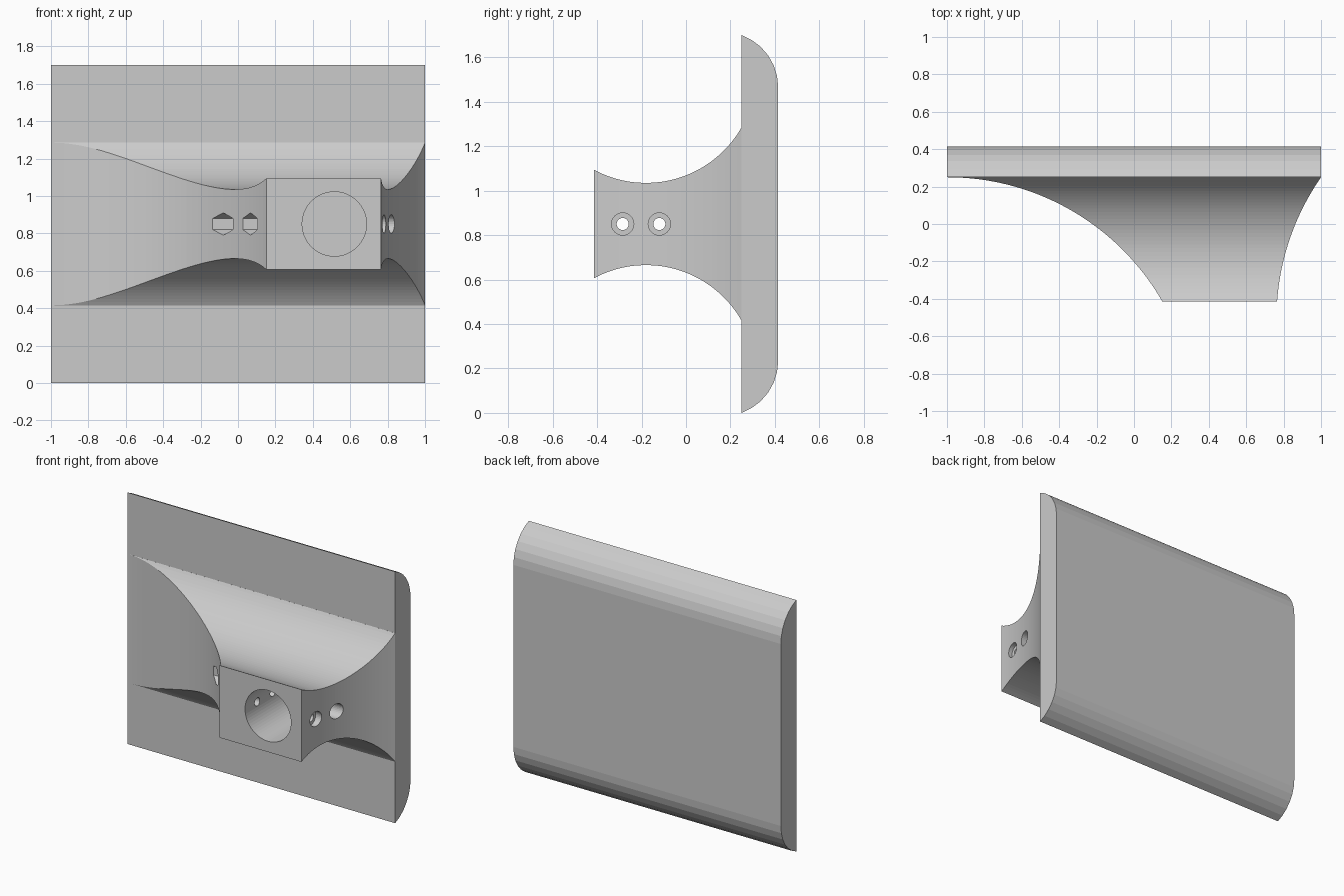
import bpy, bmesh
from math import sin, cos, atan2, asin, hypot, pi
from mathutils import Vector

if "Cube" in bpy.data.objects:
    bpy.data.objects.remove(bpy.data.objects["Cube"])

ZC = 0.85  # mid height


def prism(name, pts, axis, lo, hi):
    """Extrude a 2D outline along axis; outline uses the other two axes in order."""
    def place(p, t):
        c = list(p)
        c.insert("xyz".index(axis), t)
        return c
    bm = bmesh.new()
    face = bm.faces.new([bm.verts.new(place(p, lo)) for p in pts])
    ext = bmesh.ops.extrude_face_region(bm, geom=[face])
    verts = [v for v in ext["geom"] if isinstance(v, bmesh.types.BMVert)]
    shift = Vector(place((0, 0), hi - lo))
    bmesh.ops.translate(bm, verts=verts, vec=shift)
    bmesh.ops.recalc_face_normals(bm, faces=bm.faces)
    mesh = bpy.data.meshes.new(name)
    bm.to_mesh(mesh)
    bm.free()
    obj = bpy.data.objects.new(name, mesh)
    bpy.context.collection.objects.link(obj)
    return obj


def arc(c, r, a0, a1, n):
    return [(c[0] + r * cos(a0 + (a1 - a0) * i / n),
             c[1] + r * sin(a0 + (a1 - a0) * i / n)) for i in range(n + 1)]


def ring(c, r, n, start=0.0):
    return arc(c, r, start, start + 2 * pi, n)[:-1]


def arc_between(p, q, r, n):
    """Arc from p to q, bulging left of the travel direction."""
    dx, dy = q[0] - p[0], q[1] - p[1]
    d = hypot(dx, dy)
    h = (r * r - d * d / 4) ** 0.5
    c = ((p[0] + q[0]) / 2 + dy / d * h, (p[1] + q[1]) / 2 - dx / d * h)
    a0, half = atan2(p[1] - c[1], p[0] - c[0]), asin(d / 2 / r)
    return arc(c, r, a0, a0 - 2 * half, n)


def boolean(obj, other, op):
    mod = obj.modifiers.new(op, 'BOOLEAN')
    mod.operation, mod.object, mod.solver = op, other, 'EXACT'
    other.hide_render = True
    bpy.context.view_layer.objects.active = obj
    bpy.ops.object.modifier_apply(modifier=mod.name)
    bpy.data.objects.remove(other)


# plate with rounded rear edges
a = asin(0.235 / 0.25)
top = arc((0.165, 1.465), 0.25, a, 0, 6)
plate = prism("plate", top + [(y, 2 * ZC - z) for y, z in reversed(top)], "x", -1, 1)

# neck: top outline intersected with waisted side outline
left = arc_between((-1, 0.25), (0.152, -0.415), 1.327, 40)
right = arc_between((0.765, -0.415), (1, 0.25), 1.327, 32)
body = prism("mount_body", left + right + [(0.98, 0.3), (-0.98, 0.3)], "z", 0.2, 1.5)
waist = arc((-0.18, 1.035 + 0.495), 0.495, -pi / 2 - 0.6, -pi / 2 + asin(0.43 / 0.495), 40)
waist.append((0.35, 1.285))
side = prism("side_cutter", waist + [(y, 2 * ZC - z) for y, z in reversed(waist)], "x", -1.2, 1.2)
boolean(body, side, 'INTERSECT')
boolean(body, plate, 'UNION')

# round socket in the front block
boolean(body, prism("socket_cutter", ring((0.515, ZC), 0.172, 64), "y", -0.6, 0.08), 'DIFFERENCE')

# cross bolts: through hole, screw head recess on the right, hex nut pocket on the left
for y in (-0.285, -0.12):
    c = (y, ZC)
    for pts, lo, hi in ((ring(c, 0.027, 32), -0.4, 1.2),
                        (ring(c, 0.05, 32), 0.745, 1.2),
                        (ring(c, 0.06, 6, pi / 2), -0.5, 0.24)):
        boolean(body, prism("bolt_cutter", pts, "x", lo, hi), 'DIFFERENCE')
